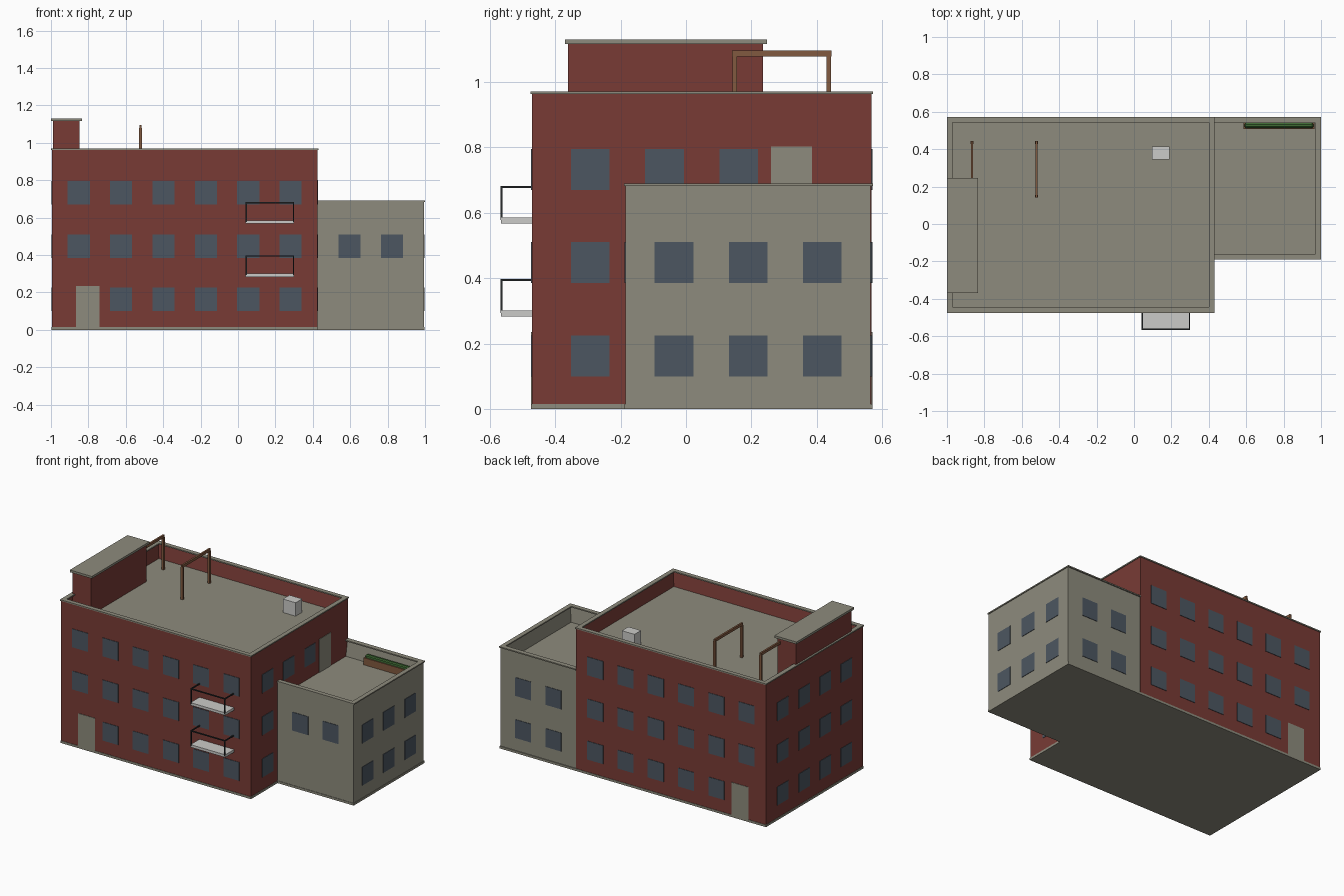
import bpy
import bmesh
from mathutils import Vector

cube = bpy.data.objects.get("Cube")
if cube:
    bpy.data.objects.remove(cube)


def material(name, r, g, b):
    m = bpy.data.materials.new(name)
    m.use_nodes = True
    m.diffuse_color = (r, g, b, 1)
    m.node_tree.nodes["Principled BSDF"].inputs["Base Color"].default_value = (r, g, b, 1)
    return m


BRICK = material("brick red", .19, .044, .036)
STONE = material("stone grey", .27, .26, .205)
GLASS = material("window slate", .073, .094, .12)
PALE = material("pale concrete", .60, .60, .58)
WOOD = material("wood brown", .22, .10, .05)
LEAF = material("hedge green", .05, .15, .035)
METAL = material("dark metal", .021, .025, .027)


def add_box(bm, x0, x1, y0, y1, z0, z1):
    """Add an axis-aligned box and return its vertices."""
    lo, hi = Vector((x0, y0, z0)), Vector((x1, y1, z1))
    verts = bmesh.ops.create_cube(bm, size=1)["verts"]
    for v in verts:
        v.co = (lo + hi) / 2 + v.co * (hi - lo)
    return verts


def finish(bm, name, *mats):
    mesh = bpy.data.meshes.new(name)
    bm.to_mesh(mesh)
    bm.free()
    for m in mats:
        mesh.materials.append(m)
    obj = bpy.data.objects.new(name, mesh)
    bpy.context.collection.objects.link(obj)
    return obj


def boxes(name, mat, *bounds):
    bm = bmesh.new()
    for b in bounds:
        add_box(bm, *b)
    return finish(bm, name, mat)


def shell(name, bounds, deck, wall_mat):
    """Block whose top is inset and sunk, leaving a parapet around the deck."""
    bm = bmesh.new()
    add_box(bm, *bounds)
    bm.normal_update()
    top = max(bm.faces, key=lambda f: f.calc_center_median().z)
    bmesh.ops.inset_region(bm, faces=[top], thickness=.025)
    for v in top.verts:
        v.co.z = deck
    top.material_index = 1
    return finish(bm, name, wall_mat, STONE)


def plate(side, wall, centre, width, z0, z1):
    """Bounds of a thin plate lying on a wall that faces the given side."""
    t = .003
    a, b = centre - width / 2, centre + width / 2
    if side in ("left", "right"):
        return (wall - t, wall + t, a, b, z0, z1)
    return (a, b, wall - t, wall + t, z0, z1)


def windows(name, side, wall, middle, columns, rows, skip=()):
    out = []
    for row in rows:
        for c in range(columns):
            if (c, row) not in skip:
                pos = middle + (c - (columns - 1) / 2) * STEP
                z = SILL + row * FLOOR
                out.append(plate(side, wall, pos, .118, z, z + .125))
    boxes(name, GLASS, *out)


STEP, SILL, FLOOR = .2265, .10, .285
DECK, LOW_DECK = .862, .577
TOP, LOW_TOP = .97, .69
LIP = .008

# Main block and lower wing
shell("main_block", (-.995, .425, -.47, .567, .002, TOP - LIP), DECK, BRICK)
shell("side_wing", (.395, .995, -.185, .564, .002, LOW_TOP - LIP), LOW_DECK, STONE)

# Parapet coping strips
boxes("main_coping", STONE,
      (-1, .43, -.475, -.445, TOP - LIP, TOP),
      (-1, .43, .542, .572, TOP - LIP, TOP),
      (-1, -.97, -.445, .542, TOP - LIP, TOP),
      (.40, .43, -.445, .542, TOP - LIP, TOP))
boxes("wing_coping", STONE,
      (.425, 1, -.19, -.16, LOW_TOP - LIP, LOW_TOP),
      (.425, 1, .54, .572, LOW_TOP - LIP, LOW_TOP),
      (.97, 1, -.16, .54, LOW_TOP - LIP, LOW_TOP))

# Ground plinths
boxes("plinth", STONE,
      (-.998, .428, -.473, .57, 0, .015),
      (.428, .998, -.188, .57, 0, .015))

# Windows on every wall; doors replace the first ground-floor column
all_rows = (0, 1, 2)
windows("front_windows", "front", -.47, -.285, 6, all_rows, skip=[(0, 0)])
windows("back_windows", "back", .567, -.285, 6, all_rows, skip=[(0, 0)])
windows("left_end_windows", "left", -.995, .0475, 4, all_rows)
hidden = [(c, r) for c in (1, 2, 3) for r in (0, 1)] + [(3, 2)]
windows("right_end_windows", "right", .425, .0475, 4, all_rows, skip=hidden)
windows("wing_front_windows", "front", -.185, .71, 2, (1,))
windows("wing_back_windows", "back", .564, .71, 2, (0, 1))
windows("wing_side_windows", "right", .995, .19, 3, (0, 1))

# Doors
boxes("doors", STONE,
      plate("front", -.47, -.803, .125, .01, .235),
      plate("back", .567, -.803, .125, .01, .235),
      plate("right", .425, .322, .125, LOW_DECK, .802))

# Balconies: slab, two corner posts, front and side rails
for name, z in (("lower", .283), ("upper", .567)):
    x0, x1, y0, y1 = .04, .30, -.565, -.468
    boxes(name + "_balcony_slab", PALE, (x0, x1, y0, y1, z, z + .018))
    t, rail = .007, z + .115
    boxes(name + "_balcony_railing", METAL,
          (x0, x1, y0 - .002, y0 + .005, rail - t, rail),
          *[(x, x + t, y0, y1, rail - t, rail) for x in (x0, x1 - t)],
          *[(x, x + t, y0 - .002, y0 + .005, z + .01, rail) for x in (x0, x1 - t)])

# Stair house on the roof
boxes("stair_house", BRICK, (-.988, -.848, -.36, .235, DECK - .01, 1.115))
boxes("stair_house_roof", STONE, (-1, -.835, -.37, .247, 1.115, 1.13))

# Timber frames on the roof
for name, x in (("inner", -.521), ("outer", -.866)):
    boxes(name + "_timber_frame", WOOD,
          *[(x - .008, x + .008, y - .007, y + .007, DECK - .005, 1.08)
            for y in (.149, .436)],
          (x - .006, x + .006, .141, .444, 1.077, 1.095))

# Rooftop unit
boxes("rooftop_unit", PALE, (.095, .19, .345, .415, DECK - .005, .953))

# Planter with a hedge whose top edges are bevelled
boxes("planter", WOOD, (.585, .965, .508, .545, LOW_DECK - .005, .625))
hedge = boxes("hedge", LEAF, (.591, .959, .514, .539, .61, .645))
bevel = hedge.modifiers.new("soft edges", "BEVEL")
bevel.width = .006
bevel.segments = 1
